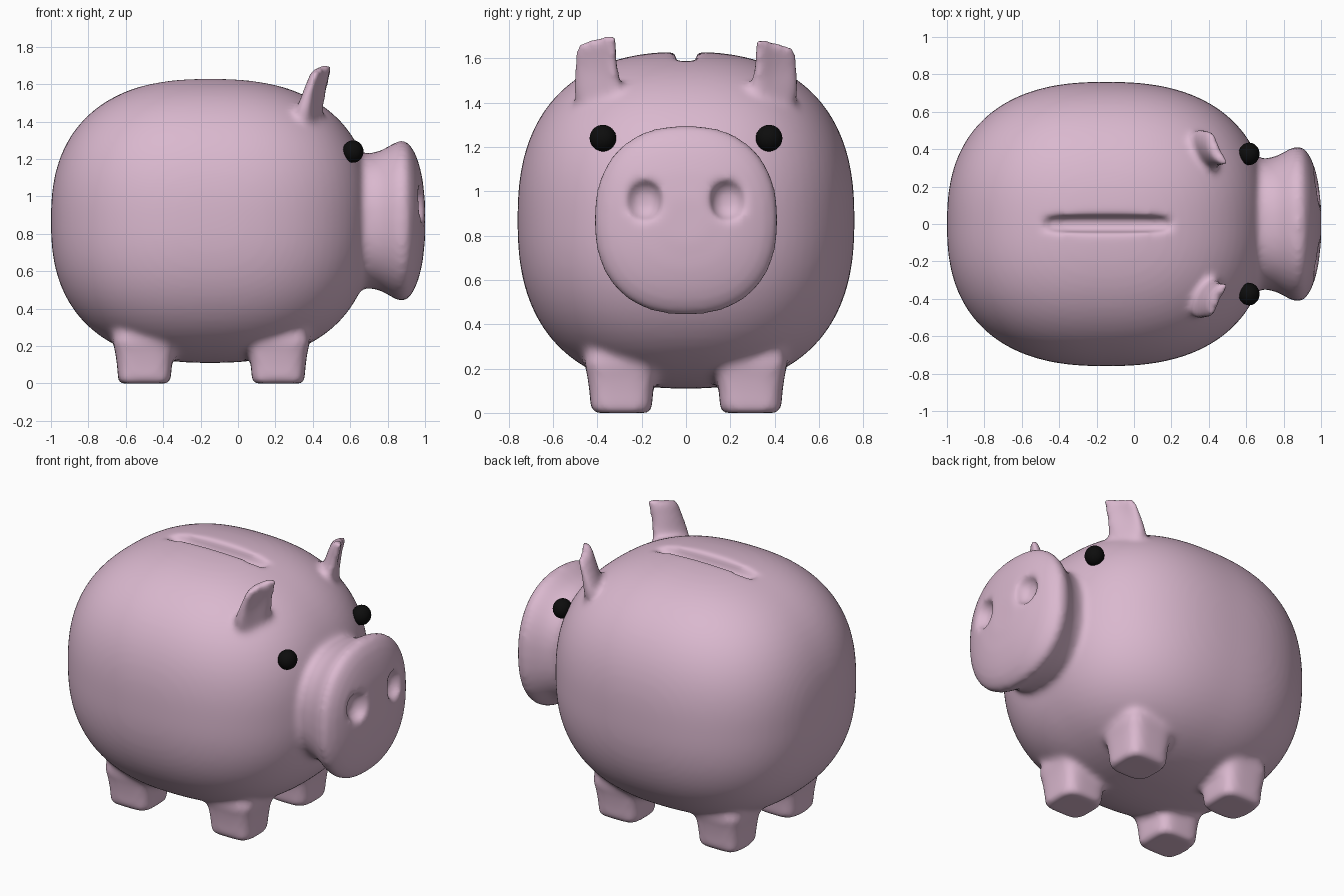
import bpy, bmesh
from math import sin, cos, tau, copysign
from mathutils import Vector

if "Cube" in bpy.data.objects:
    bpy.data.objects.remove(bpy.data.objects["Cube"])


def material(name, rgb):
    m = bpy.data.materials.new(name)
    m.diffuse_color = (*rgb, 1)
    m.use_nodes = True
    m.node_tree.nodes["Principled BSDF"].inputs["Base Color"].default_value = m.diffuse_color
    return m


def make_object(name, bm, mat=None):
    bmesh.ops.recalc_face_normals(bm, faces=bm.faces)
    me = bpy.data.meshes.new(name)
    bm.to_mesh(me)
    bm.free()
    me.shade_smooth()
    if mat:
        me.materials.append(mat)
    ob = bpy.data.objects.new(name, me)
    bpy.context.collection.objects.link(ob)
    return ob


def blob(bm, centre, radii, n=2.0, front=None, segs=48):
    """Superellipsoid; 'front' is a different radius for the +x half."""
    verts = bmesh.ops.create_uvsphere(bm, u_segments=segs, v_segments=segs // 2, radius=1)["verts"]
    for v in verts:
        p = v.co / sum(abs(c) ** n for c in v.co) ** (1 / n)
        rx = front if front and p.x > 0 else radii[0]
        v.co = Vector(centre) + Vector((p.x * rx, p.y * radii[1], p.z * radii[2]))


def outline(a, b, n, count=40):
    """Points of a superellipse with half sizes a and b."""
    def power(c):
        return copysign(abs(c) ** (2 / n), c)
    return [(a * power(cos(tau * i / count)), b * power(sin(tau * i / count)))
            for i in range(count)]


def loft(bm, rings):
    rows = [[bm.verts.new(p) for p in ring] for ring in rings]
    count = len(rows[0])
    for r0, r1 in zip(rows, rows[1:]):
        for i in range(count):
            j = (i + 1) % count
            bm.faces.new((r0[i], r0[j], r1[j], r1[i]))
    bm.faces.new(rows[0][::-1])
    bm.faces.new(rows[-1])


pink = material("pink", (0.70, 0.48, 0.62))
black = material("black", (0.004, 0.004, 0.004))

# Body
bm = bmesh.new()
blob(bm, (-0.15, 0, 0.87), (0.85, 0.76, 0.76), 2.45, front=0.87, segs=96)

# Flared snout
snout = [(0.5, 0.355), (0.7, 0.355), (0.76, 0.367), (0.81, 0.395), (0.85, 0.417),
         (0.885, 0.424), (0.915, 0.406), (0.945, 0.36), (0.968, 0.3),
         (0.987, 0.22), (1.0, 0.1)]
loft(bm, [[(x, y, 0.87 + z) for y, z in outline(r * 0.985, r * 1.015, 2.3)]
          for x, r in snout])

# Four stubby legs
leg = [(0, 0.125), (0.012, 0.14), (0.1, 0.147), (0.17, 0.157), (0.22, 0.17), (0.28, 0.16),
       (0.4, 0.12)]
for cx in (-0.5, 0.215):
    for s in (-1, 1):
        loft(bm, [[(cx + x, s * 0.292 + y, z) for x, y in outline(h, h * 0.98, 4)]
                  for z, h in leg])

# Cupped ears: x, y, z, half width, half thickness, slope across the width, cup
ear = [(0.38, 0.39, 1.32, 0.09, 0.05, 0, 0), (0.385, 0.40, 1.46, 0.118, 0.05, 0, 0.8),
       (0.40, 0.40, 1.54, 0.11, 0.04, 0, 2), (0.415, 0.40, 1.60, 0.104, 0.036, 0.08, 2.5),
       (0.435, 0.40, 1.66, 0.102, 0.033, 0.2, 2.5), (0.445, 0.40, 1.69, 0.09, 0.028, 0.25, 2.5)]
for s, drop in ((-1, 0), (1, 0.1)):
    across = Vector((0.42, -0.91 * s, 0))
    ahead = Vector((0.91, 0.42 * s, 0))
    loft(bm, [[Vector((x, s * y, z - drop * max(0, z - 1.5) + k * u)) + across * u
               + ahead * (t + cup * u * u - 0.01)
               for u, t in outline(w, th, 2.6)]
              for x, y, z, w, th, k, cup in ear])

pig = make_object("pig_body", bm, pink)

# Cutter for the coin slot and nostrils
bm = bmesh.new()
blob(bm, (-0.14, 0, 1.65), (0.365, 0.045, 0.105), 4)
for s in (-1, 1):
    blob(bm, (1.0, s * 0.19, 0.96), (0.08, 0.08, 0.09), 2.4)
cutter = make_object("slot_and_nostril_cutter", bm)
cutter.hide_render = True
cutter.display_type = "WIRE"


def remesh(name, size):
    m = pig.modifiers.new(name, "REMESH")
    m.mode = "VOXEL"
    m.voxel_size = size
    m.use_smooth_shade = True


# Fuse the parts, cut the openings, then soften every join
remesh("fuse", 0.016)
cut = pig.modifiers.new("cut", "BOOLEAN")
cut.operation = "DIFFERENCE"
cut.object = cutter
remesh("even_out", 0.016)
soft = pig.modifiers.new("soften", "SMOOTH")
soft.factor = 0.5
soft.iterations = 12

# Eyes
for s, side in ((-1, "right"), (1, "left")):
    bm = bmesh.new()
    blob(bm, (0.615, s * 0.375, 1.24), (0.056, 0.06, 0.06), segs=32)
    make_object(side + "_eye", bm, black)
